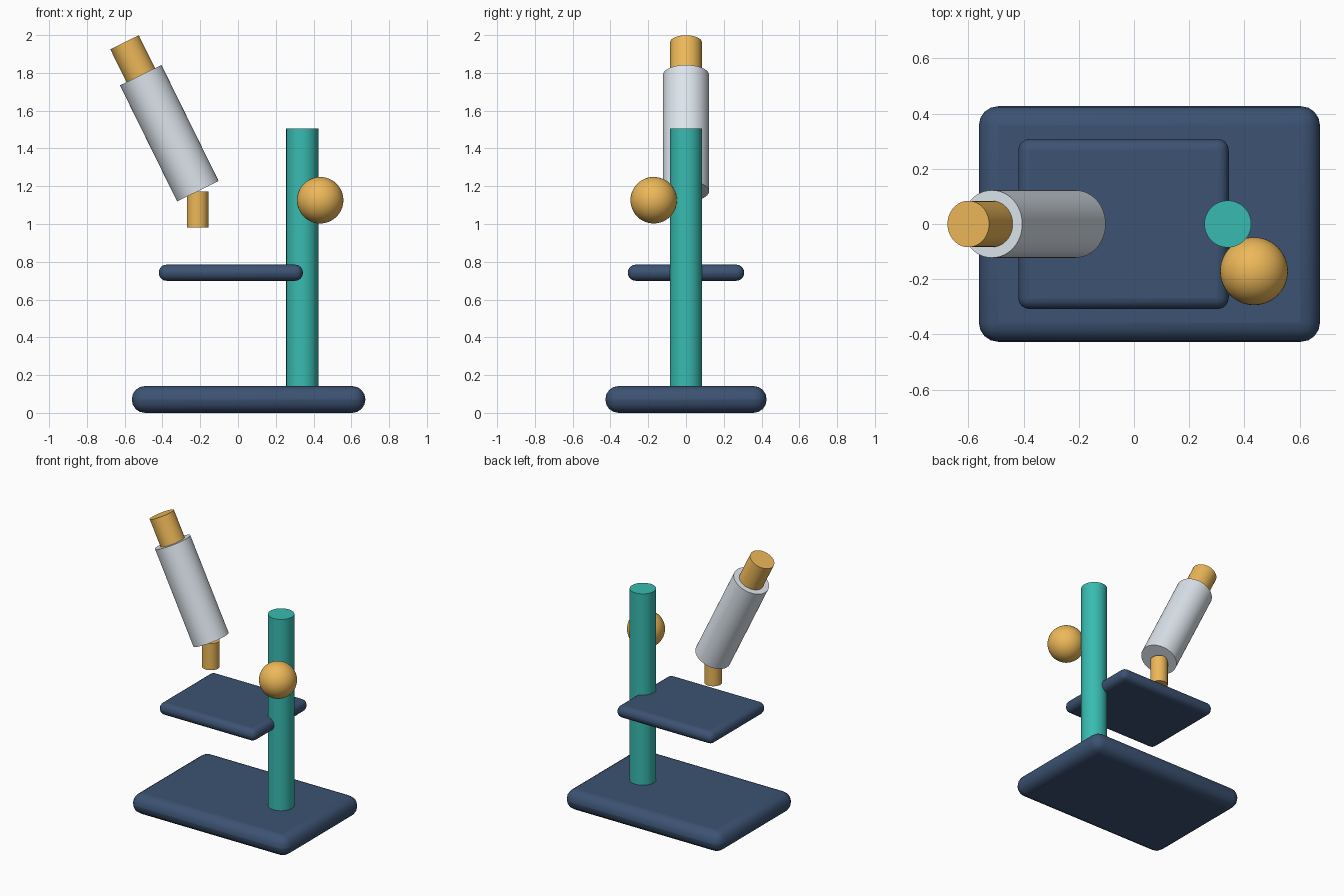
import bpy
import math
from mathutils import Vector

if "Cube" in bpy.data.objects:
    bpy.data.objects.remove(bpy.data.objects["Cube"])


def material(name, rgb):
    m = bpy.data.materials.new(name)
    m.diffuse_color = (*rgb, 1)
    m.use_nodes = True
    m.node_tree.nodes["Principled BSDF"].inputs["Base Color"].default_value = m.diffuse_color
    return m


NAVY = material("navy", (0.045, 0.085, 0.17))
TEAL = material("teal", (0.04, 0.50, 0.44))
GOLD = material("gold", (0.85, 0.48, 0.10))
SILVER = material("silver", (0.72, 0.78, 0.84))


def finish(name, mat):
    ob = bpy.context.object
    ob.name = name
    ob.data.materials.append(mat)
    bpy.ops.object.shade_smooth_by_angle(angle=math.radians(40))
    return ob


def plate(name, center, size, bevel, mat):
    bpy.ops.mesh.primitive_cube_add(size=1, location=center)
    bpy.context.object.scale = size
    bpy.ops.object.transform_apply(location=False, rotation=False, scale=True)
    mod = bpy.context.object.modifiers.new("rounded_edges", 'BEVEL')
    mod.width = bevel
    mod.segments = 4
    return finish(name, mat)


def rod(name, start, end, radius, mat):
    a, b = Vector(start), Vector(end)
    axis = b - a
    bpy.ops.mesh.primitive_cylinder_add(vertices=48, radius=radius, depth=axis.length,
                                        location=(a + b) / 2)
    bpy.context.object.rotation_euler = axis.to_track_quat('Z', 'Y').to_euler()
    return finish(name, mat)


# Foot and specimen stage
plate("base", (0.056, 0, 0.071), (1.237, 0.854, 0.142), 0.07, NAVY)
plate("stage", (-0.038, 0, 0.742), (0.763, 0.616, 0.085), 0.04, NAVY)

# Upright column and focus knob
rod("column", (0.34, 0, 0.13), (0.34, 0, 1.505), 0.085, TEAL)
bpy.ops.mesh.primitive_uv_sphere_add(segments=48, ring_count=24, radius=0.123,
                                     location=(0.435, -0.171, 1.126))
finish("focus_knob", GOLD)

# Tilted optical tube with eyepiece along the same axis
low, high = Vector((-0.2125, 0, 1.1735)), Vector((-0.515, 0, 1.788))
along = (high - low).normalized()
rod("optical_tube", low, high, 0.1225, SILVER)
rod("eyepiece", high - along * 0.03, high + along * 0.194, 0.084, GOLD)

# Vertical objective lens below the tube
rod("objective", (-0.214, 0, 0.982), (-0.214, 0, 1.172), 0.057, GOLD)
